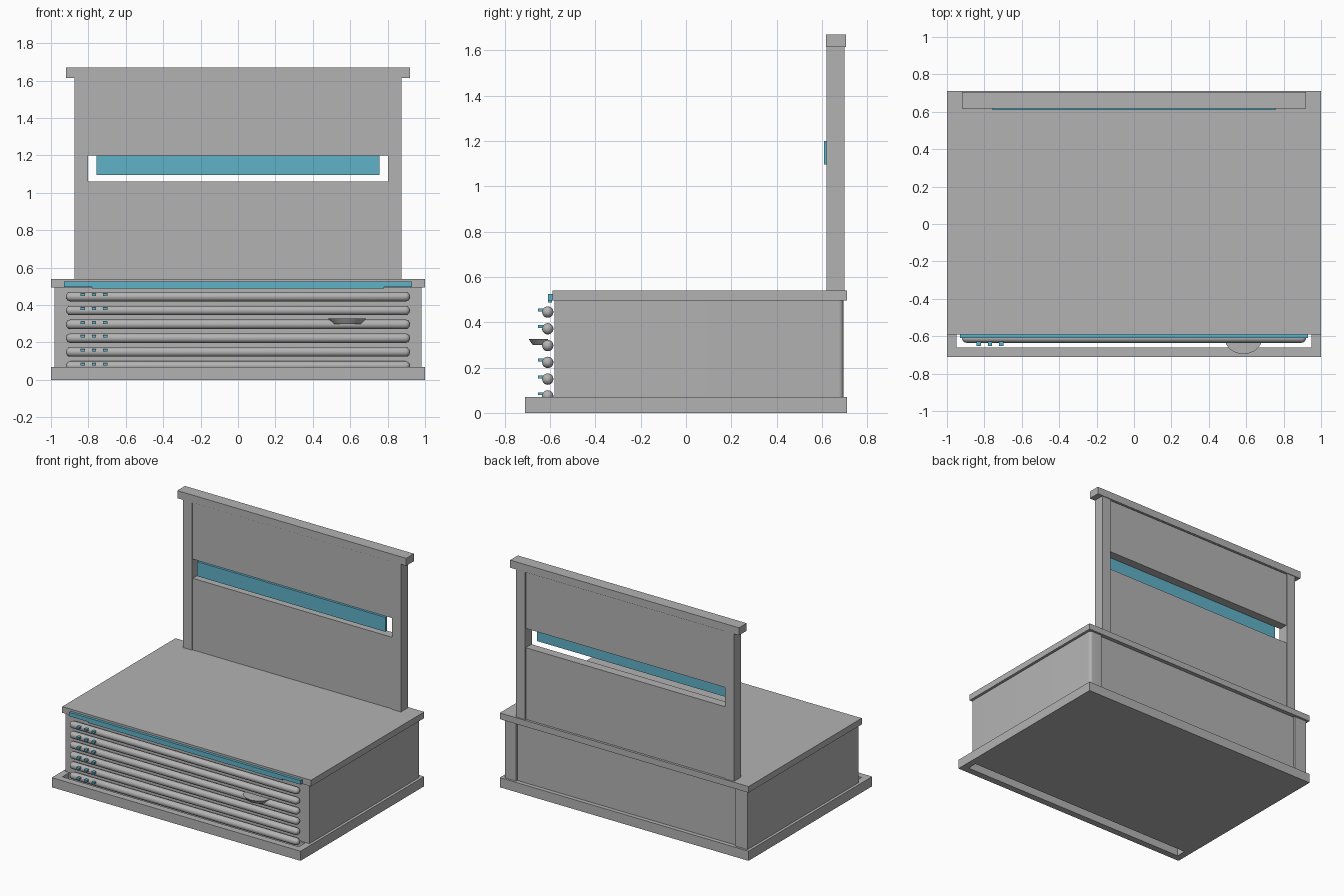
import bpy, bmesh, math
from mathutils import Matrix

if "Cube" in bpy.data.objects:
    bpy.data.objects.remove(bpy.data.objects["Cube"])


def material(name, rgb):
    m = bpy.data.materials.new(name)
    m.diffuse_color = (*rgb, 1)
    m.use_nodes = True
    m.node_tree.nodes["Principled BSDF"].inputs["Base Color"].default_value = m.diffuse_color
    return m


GREY = material("light_grey", (0.45, 0.45, 0.45))
BLUE = material("soft_blue", (0.115, 0.445, 0.578))


def finish(name, bm, mat, smooth=False):
    bmesh.ops.recalc_face_normals(bm, faces=bm.faces)
    me = bpy.data.meshes.new(name)
    bm.to_mesh(me)
    bm.free()
    me.materials.append(mat)
    ob = bpy.data.objects.new(name, me)
    bpy.context.collection.objects.link(ob)
    if smooth:
        bpy.ops.object.select_all(action='DESELECT')
        ob.select_set(True)
        bpy.context.view_layer.objects.active = ob
        bpy.ops.object.shade_smooth_by_angle()
    return ob


def box(name, x, y, z, mat=GREY):
    """Box from (min, max) pairs along each axis."""
    bm = bmesh.new()
    bmesh.ops.create_cube(bm, size=1)
    for v in bm.verts:
        for i, (a, b) in enumerate((x, y, z)):
            v.co[i] = a if v.co[i] < 0 else b
    return finish(name, bm, mat)


def cut(ob, x, y, z):
    """Subtract a box from an object."""
    cutter = box("cutter", x, y, z)
    cutter.hide_render = True
    mod = ob.modifiers.new("cut", 'BOOLEAN')
    mod.operation, mod.solver, mod.object = 'DIFFERENCE', 'EXACT', cutter
    bpy.context.view_layer.objects.active = ob
    bpy.ops.object.modifier_apply(modifier=mod.name)
    bpy.data.objects.remove(cutter)


def rod(name, z, y=-0.61, half=0.92, r=0.025):
    """Horizontal round bar with domed ends, spun from a half profile."""
    bm = bmesh.new()
    arc = [(half - r + r * math.sin(a), r * math.cos(a))
           for a in (i * math.pi / 8 for i in range(5))]
    profile = [(-px, pr) for px, pr in reversed(arc)] + arc
    vs = [bm.verts.new((px, y, z + pr)) for px, pr in profile]
    es = [bm.edges.new(p) for p in zip(vs, vs[1:])]
    bmesh.ops.spin(bm, geom=vs + es, cent=(0, y, z), axis=(1, 0, 0),
                   angle=2 * math.pi, steps=20)
    bmesh.ops.remove_doubles(bm, verts=bm.verts, dist=1e-4)
    return finish(name, bm, GREY, True)


# plinth with a long through slot at the front
plinth = box("plinth", (-1, 1), (-0.71, 0.71), (0, 0.07))
cut(plinth, (-0.95, 0.95), (-0.66, -0.585), (-0.1, 0.2))

# cabinet body with a rounded rear corner and a shallow back recess
bm = bmesh.new()
bmesh.ops.create_cube(bm, size=1, matrix=Matrix.Translation((0, 0.057, 0.285))
                      @ Matrix.Diagonal((1.96, 1.274, 0.43, 1)))
corner = [e for e in bm.edges if all(v.co.x > 0 and v.co.y > 0.5 for v in e.verts)]
bmesh.ops.bevel(bm, geom=corner, offset=0.02, segments=5, profile=0.5, affect='EDGES')
body = finish("cabinet_body", bm, GREY, True)
cut(body, (-0.88, 0.88), (0.68, 0.8), (0.0, 0.6))
box("cabinet_top", (-1, 1), (-0.59, 0.71), (0.495, 0.54))

# tall back board: stiles, two panels either side of an open slot, cap
for side, x in (("left", (-0.875, -0.803)), ("right", (0.803, 0.875))):
    box(side + "_stile", x, (0.62, 0.70), (0.54, 1.62))
for part, z in (("lower", (0.54, 1.06)), ("upper", (1.20, 1.61))):
    box(part + "_back_panel", (-0.803, 0.803), (0.627, 0.693), z)
box("back_top_rail", (-0.803, 0.803), (0.62, 0.70), (1.61, 1.62))
box("back_cap", (-0.92, 0.92), (0.617, 0.705), (1.615, 1.67))
box("back_light_bar", (-0.757, 0.757), (0.61, 0.627), (1.095, 1.20), BLUE)

# light strip under the front edge of the top, with a slightly deeper middle
box("front_light_strip", (-0.93, 0.93), (-0.61, -0.59), (0.497, 0.525), BLUE)
box("front_light_lip", (-0.78, 0.78), (-0.608, -0.592), (0.488, 0.497), BLUE)

# stacked front rods, each with three small pegs
for i in range(6):
    z = 0.445 - 0.074 * i
    rod(f"front_rod_{i + 1}", z)
    for j in range(3):
        x = -0.83 + 0.06 * j
        box(f"peg_{i + 1}_{j + 1}", (x - 0.011, x + 0.011), (-0.652, -0.62),
            (z + 0.003, z + 0.016), BLUE)

# half-round tapered handle on the third rod
bm = bmesh.new()
rings = []
for z, r in ((0.300, 0.078), (0.327, 0.10)):
    rings.append([bm.verts.new((0.585 + r * math.cos(a), -0.61 - 0.85 * r * math.sin(a), z))
                  for a in (math.pi * k / 16 for k in range(17))])
low, high = rings
bm.faces.new(low)
bm.faces.new(high)
for k in range(17):
    n = (k + 1) % 17
    bm.faces.new((low[k], low[n], high[n], high[k]))
finish("handle", bm, GREY, True)
